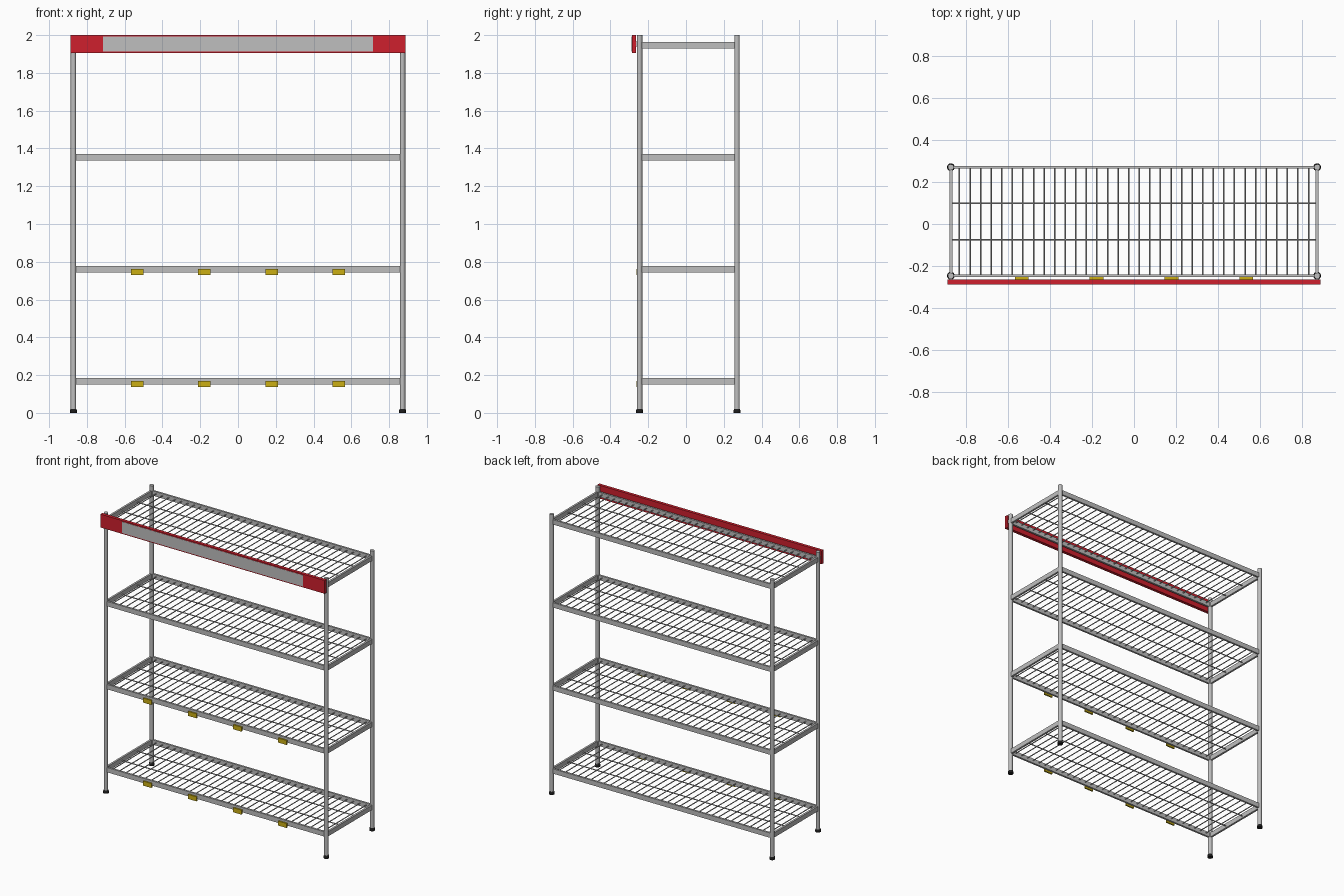
import bpy, bmesh, math
from mathutils import Matrix, Vector

if "Cube" in bpy.data.objects:
    bpy.data.objects.remove(bpy.data.objects["Cube"])


def material(name, rgb):
    m = bpy.data.materials.new(name)
    m.diffuse_color = (*rgb, 1)
    m.use_nodes = True
    m.node_tree.nodes["Principled BSDF"].inputs["Base Color"].default_value = m.diffuse_color
    return m


STEEL = material("steel grey", (0.52, 0.52, 0.52))
BLACK = material("black rubber", (0.012, 0.012, 0.012))
RED = material("sign red", (0.62, 0.014, 0.026))
YELLOW = material("label yellow", (0.60, 0.43, 0.007))

PX, YF, YB = 0.871, -0.246, 0.270       # post centre lines
POST_R = 0.0145
SHELVES = [0.168, 0.761, 1.354, 1.947]  # rail centre heights


def finish(bm, name, mat, smooth=False):
    me = bpy.data.meshes.new(name)
    bm.to_mesh(me)
    bm.free()
    me.materials.append(mat)
    ob = bpy.data.objects.new(name, me)
    bpy.context.collection.objects.link(ob)
    if smooth:
        bpy.ops.object.select_all(action='DESELECT')
        ob.select_set(True)
        bpy.context.view_layer.objects.active = ob
        bpy.ops.object.shade_smooth_by_angle(angle=math.radians(40))
    return ob


def add_box(bm, lo, hi):
    lo, hi = Vector(lo), Vector(hi)
    mat = Matrix.Translation((lo + hi) / 2) @ Matrix.Diagonal((*(hi - lo), 1))
    bmesh.ops.create_cube(bm, size=1, matrix=mat)


def add_rod(bm, a, b, r1, r2=None, sides=16):
    a, b = Vector(a), Vector(b)
    rot = (b - a).to_track_quat('Z', 'Y').to_matrix().to_4x4()
    bmesh.ops.create_cone(bm, cap_ends=True, segments=sides, radius1=r1,
                          radius2=r1 if r2 is None else r2, depth=(b - a).length,
                          matrix=Matrix.Translation((a + b) / 2) @ rot)


# Posts and feet
for side, x in (("left", -PX), ("right", PX)):
    for end, y in (("front", YF), ("back", YB)):
        bm = bmesh.new()
        add_rod(bm, (x, y, 0.015), (x, y, 2.0), POST_R)
        finish(bm, f"{end}_{side}_post", STEEL, True)
        bm = bmesh.new()
        add_rod(bm, (x, y, 0), (x, y, 0.013), 0.0185)
        add_rod(bm, (x, y, 0.013), (x, y, 0.021), 0.0185, 0.0155)
        finish(bm, f"{end}_{side}_foot", BLACK, True)

# Shelves: flat rails around a wire deck
HT, HH = 0.007, 0.017                   # rail half thickness, half height
for i, z in enumerate(SHELVES, 1):
    bm = bmesh.new()
    for y in (YF, YB):
        add_box(bm, (-PX, y - HT, z - HH), (PX, y + HT, z + HH))
    for x in (-PX, PX):
        add_box(bm, (x - HT, YF, z - HH), (x + HT, YB, z + HH))
    finish(bm, f"shelf_{i}_rails", STEEL)

    bm = bmesh.new()
    for k in range(34):
        x = -0.83 + k * 1.66 / 33
        add_rod(bm, (x, YF, z + 0.003), (x, YB, z + 0.003), 0.0035, sides=8)
    for k in (1, 2):
        y = YF + (YB - YF) * k / 3
        add_rod(bm, (-PX, y, z - 0.003), (PX, y, z - 0.003), 0.0038, sides=8)
    finish(bm, f"shelf_{i}_wires", STEEL, True)

# Yellow price label holders on the two lower shelves
for i, z in enumerate(SHELVES[:2], 1):
    for k in range(4):
        x = (k - 1.5) * 0.356
        bm = bmesh.new()
        add_box(bm, (x - 0.033, -0.263, z - 0.030), (x + 0.033, -0.252, z + 0.002))
        finish(bm, f"shelf_{i}_label_{k + 1}", YELLOW)

# Header sign with a thin grey panel on its front
bm = bmesh.new()
add_box(bm, (-0.886, -0.287, 1.905), (0.886, -0.265, 2.0))
finish(bm, "header_sign", RED)
bm = bmesh.new()
add_box(bm, (-0.715, -0.2885, 1.912), (0.715, -0.286, 1.992))
finish(bm, "header_panel", STEEL)

# Small brackets joining the sign to the front posts
for side, x in (("left", -PX), ("right", PX)):
    bm = bmesh.new()
    add_box(bm, (x - 0.008, -0.267, 1.94), (x + 0.008, YF, 1.965))
    finish(bm, f"{side}_sign_bracket", STEEL)
